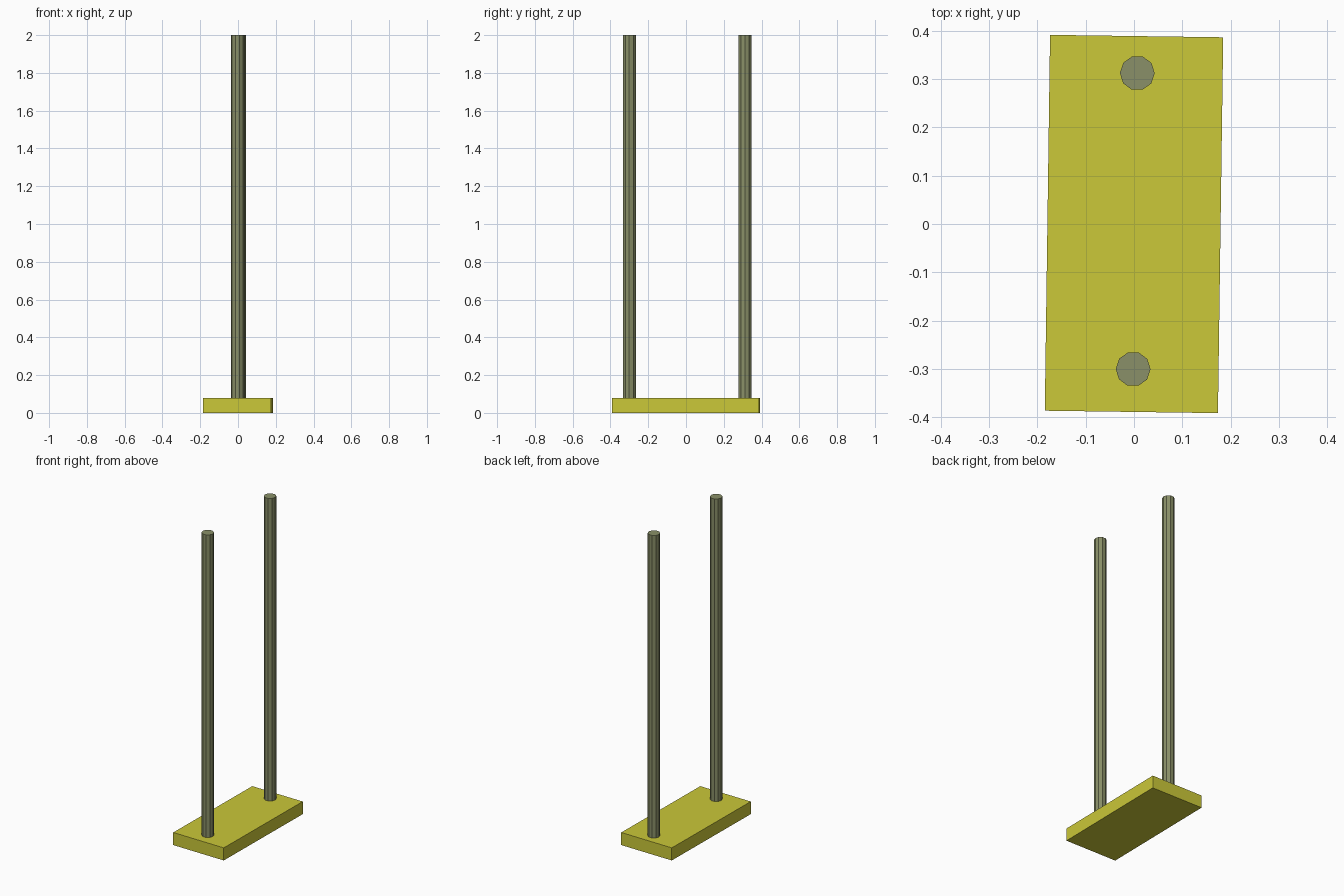
import bpy
from math import radians
from mathutils import Matrix, Vector

if "Cube" in bpy.data.objects:
    bpy.data.objects.remove(bpy.data.objects["Cube"])

TURN = radians(-0.8)      # the whole model is turned slightly about z
BASE_H = 0.08
TOP = 2.0
POLE_R = 0.036


def material(name, colour):
    mat = bpy.data.materials.new(name)
    mat.diffuse_color = (*colour, 1)
    mat.use_nodes = True
    mat.node_tree.nodes["Principled BSDF"].inputs["Base Color"].default_value = mat.diffuse_color
    return mat


def finish(name, mat):
    obj = bpy.context.object
    obj.name = name
    obj.data.materials.append(mat)
    return obj


yellow = material("yellow", (0.597, 0.578, 0.04))
olive = material("olive_grey", (0.254, 0.279, 0.138))

# Flat rectangular base
bpy.ops.mesh.primitive_cube_add(size=1, location=(0, 0, BASE_H / 2), rotation=(0, 0, TURN))
base = finish("base", yellow)
base.scale = (0.358, 0.777, BASE_H)

# Two ten-sided poles, standing on the base near its ends
spin = Matrix.Rotation(TURN, 3, 'Z')
for name, y in (("front_pole", -0.306), ("back_pole", 0.306)):
    pos = spin @ Vector((0, y, 0)) + Vector((0.0025, 0.006, (TOP + BASE_H) / 2))
    bpy.ops.mesh.primitive_cylinder_add(vertices=10, radius=POLE_R, depth=TOP - BASE_H,
                                        location=pos, rotation=(0, 0, radians(90) + TURN))
    finish(name, olive)
